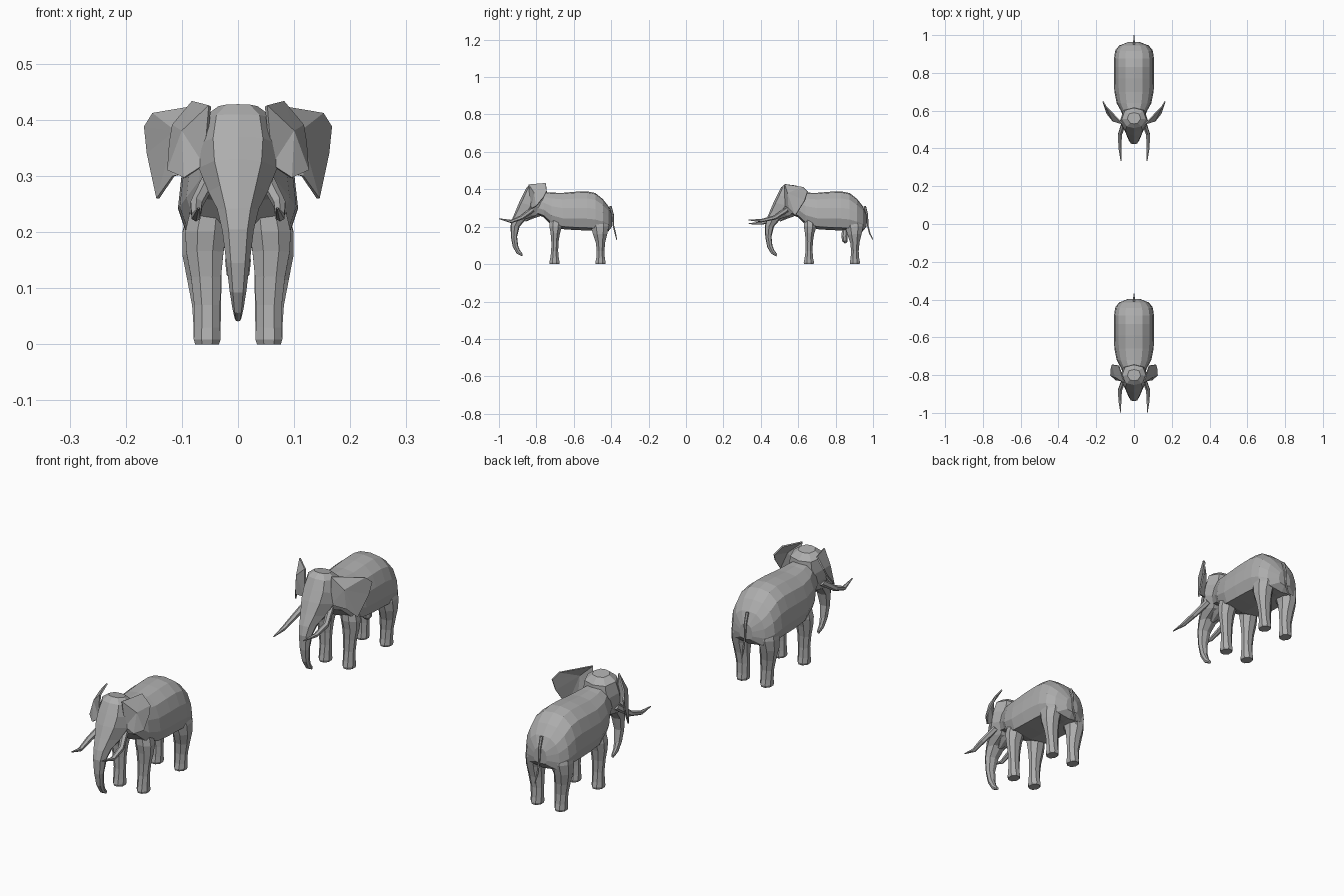
import bpy, bmesh, math
from mathutils import Vector

cube = bpy.data.objects.get("Cube")
if cube:
    bpy.data.objects.remove(cube, do_unlink=True)

grey = bpy.data.materials.new("elephant grey")
grey.use_nodes = True
GREY = (0.42, 0.42, 0.42, 1)
grey.diffuse_color = GREY
grey.node_tree.nodes["Principled BSDF"].inputs["Base Color"].default_value = GREY


def finish(name, bm, y0):
    bmesh.ops.recalc_face_normals(bm, faces=bm.faces[:])
    mesh = bpy.data.meshes.new(name)
    bm.to_mesh(mesh)
    bm.free()
    mesh.materials.append(grey)
    ob = bpy.data.objects.new(name, mesh)
    ob.location.y = y0
    bpy.context.scene.collection.objects.link(ob)
    return ob


def loft(name, rings, y0):
    """Skin a list of equal-sized point rings and cap both ends."""
    bm = bmesh.new()
    loops = [[bm.verts.new(p) for p in ring] for ring in rings]
    n = len(loops[0])
    for a, b in zip(loops, loops[1:]):
        for i in range(n):
            j = (i + 1) % n
            bm.faces.new((a[i], a[j], b[j], b[i]))
    bm.faces.new(loops[0])
    bm.faces.new(loops[-1])
    return finish(name, bm, y0)


def tube(name, path, y0, side=1, sides=8):
    """Elliptic tube; path points are (x, y, z, x radius, depth radius)."""
    rings = []
    for i, (x, y, z, rx, rd) in enumerate(path):
        a, b = path[max(i - 1, 0)], path[min(i + 1, len(path) - 1)]
        t = Vector((0, b[1] - a[1], b[2] - a[2])).normalized()
        across = Vector((1, 0, 0)).cross(t)
        centre = Vector((x * side, y, z))
        angles = [2 * math.pi * (k + 0.5) / sides for k in range(sides)]
        rings.append([centre + Vector((rx * math.cos(q), 0, 0)) + across * rd * math.sin(q)
                      for q in angles])
    return loft(name, rings, y0)


def mirrored(half):
    """Complete a half section whose first and last points are on the centre line."""
    return half + [(-x, v) for x, v in reversed(half[1:-1])]


# Body stations: y, top, bottom, half width
BODY = [(-.11, .385, .27, .05), (-.06, .386, .25, .07), (-.02, .382, .21, .092),
        (.04, .381, .187, .104), (.11, .387, .182, .107), (.17, .389, .18, .107),
        (.215, .38, .178, .106), (.255, .348, .175, .1), (.285, .31, .175, .077),
        (.304, .265, .2, .03)]
BODY_SECTION = mirrored([(0, 1), (.43, .97), (.77, .82), (.94, .58),
                         (1, .3), (.85, .07), (0, 0)])

# Head and trunk stations: front y and z, back y and z, half width
HEAD = [(-.13, .428, -.07, .42, .035), (-.152, .41, -.045, .395, .064),
        (-.172, .37, -.04, .34, .074), (-.192, .33, -.05, .295, .07),
        (-.211, .285, -.09, .256, .053), (-.229, .242, -.155, .24, .037),
        (-.238, .205, -.19, .2, .028), (-.236, .145, -.203, .148, .021),
        (-.226, .092, -.198, .1, .015), (-.205, .056, -.188, .074, .01),
        (-.176, .041, -.173, .054, .006)]
HEAD_SECTION = mirrored([(0, 0), (.6, .08), (1, .45), (.75, .88), (0, 1)])

# Legs: x, y, z, side radius, depth radius
FRONT_LEG = [(.055, -.003, 0, .023, .027), (.055, -.003, .009, .026, .03),
             (.055, -.003, .03, .025, .025), (.055, -.002, .07, .025, .02),
             (.057, -.001, .12, .029, .021), (.059, .001, .165, .036, .027),
             (.057, .003, .2, .04, .036), (.05, .005, .25, .035, .035)]
HIND_LEG = [(.055, .243, 0, .023, .027), (.055, .243, .009, .026, .03),
            (.055, .243, .03, .026, .025), (.056, .243, .07, .028, .022),
            (.06, .243, .115, .033, .027), (.064, .241, .16, .038, .041),
            (.06, .24, .2, .042, .052), (.05, .235, .25, .04, .05)]
TAIL = [(0, .295, .31, .007, .007), (0, .308, .265, .006, .006), (0, .311, .21, .004, .004),
        (0, .322, .165, .004, .004)]

# Ears: top attachment, outer rim, bottom attachment, then the inner ridge point
FOLDED_EAR = [(.05, -.14, .425), (.08, -.05, .432), (.115, -.045, .39), (.12, -.06, .36),
              (.124, -.1, .31), (.095, -.125, .297), (.06, -.13, .32), (.098, -.11, .38)]
SPREAD_EAR = [(.06, -.13, .427), (.15, -.035, .412), (.165, -.01, .388), (.16, -.025, .34),
              (.143, -.075, .26), (.115, -.11, .3), (.06, -.13, .31), (.11, -.115, .38)]


def ear(name, points, y0, side):
    bm = bmesh.new()
    verts = [bm.verts.new((x * side, y, z)) for x, y, z in points]
    rim, ridge = verts[:-1], verts[-1]
    for i, v in enumerate(rim):
        bm.faces.new((v, rim[(i + 1) % len(rim)], ridge))
    ob = finish(name, bm, y0)
    plate = ob.modifiers.new("thickness", "SOLIDIFY")
    plate.thickness = 0.006
    plate.offset = 0


def elephant(prefix, y0, ear_points, tusk, tail_tip, tilt):
    # Torso
    loft(prefix + "body", [[(x * w, y, low + v * (top - low)) for x, v in BODY_SECTION]
                           for y, top, low, w in BODY], y0)
    # Head flowing into the trunk
    rings = []
    for fy, fz, by, bz, w in HEAD:
        rings.append([(x * w, fy + v * (by - fy), fz + v * (bz - fz)) for x, v in HEAD_SECTION])
    loft(prefix + "head_and_trunk", rings, y0)
    # Lower jaw and tail
    tube(prefix + "jaw", [(0, -.08, .285, .04, .03), (0, -.125, .258, .028, .018),
                          (0, -.16, .232, .008, .006)], y0)
    tube(prefix + "tail", TAIL + [(0, tail_tip, .13, .0015, .002)], y0, sides=6)
    # Paired parts
    for label, side in (("left_", 1), ("right_", -1)):
        tube(prefix + label + "front_leg", FRONT_LEG, y0, side)
        tube(prefix + label + "hind_leg", HIND_LEG, y0, side)
        ear(prefix + label + "ear", ear_points, y0, side)
        path = [(x, y, z + side * tilt * i / 3, r, r) for i, (x, y, z, r) in enumerate(tusk)]
        tube(prefix + label + "tusk", path, y0, side, 6)


# Leading elephant with folded ears and upturned tusks
elephant("leading_", -.70, FOLDED_EAR,
         [(.052, -.12, .292, .014), (.074, -.178, .25, .012),
          (.075, -.235, .228, .009), (.07, -.3, .243, .002)], .33, 0)
# Following elephant with spread ears and longer, uneven tusks
elephant("following_", .66, SPREAD_EAR,
         [(.052, -.12, .292, .014), (.074, -.185, .246, .012),
          (.075, -.255, .226, .009), (.069, -.327, .226, .002)], .34, .01)
# Small pouch under the belly of the following elephant
tube("following_belly_pouch", [(0, .19, .19, .018, .016), (0, .187, .15, .025, .018),
                               (0, .19, .125, .022, .016), (0, .195, .113, .01, .008)], .66)
